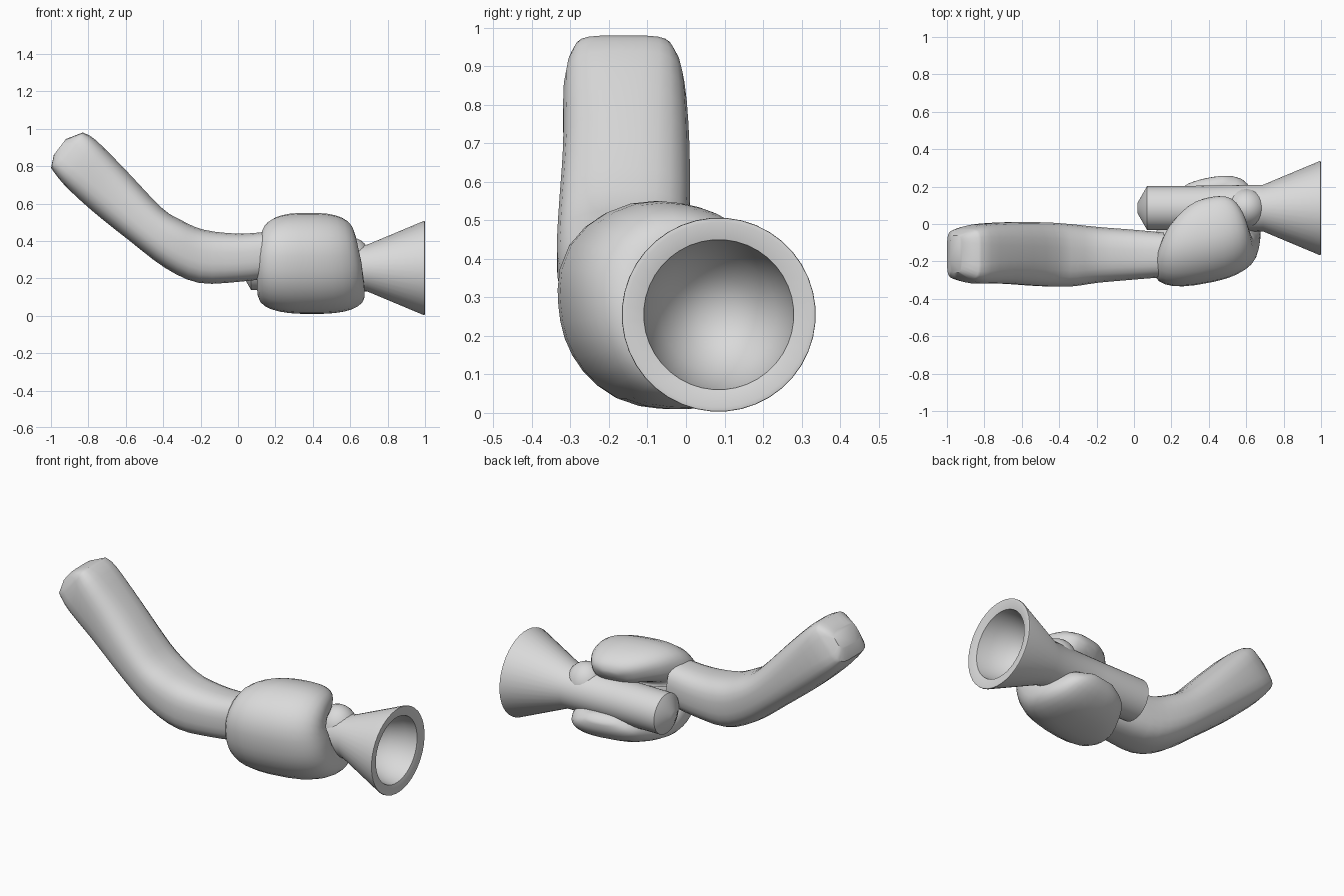
import bpy, bmesh, math
from mathutils import Vector

cube = bpy.data.objects.get("Cube")
if cube:
    bpy.data.objects.remove(cube, do_unlink=True)

grey = bpy.data.materials.new("light grey")
grey.use_nodes = True
grey.diffuse_color = (0.7, 0.7, 0.7, 1)
grey.node_tree.nodes["Principled BSDF"].inputs["Base Color"].default_value = (0.7, 0.7, 0.7, 1)


def finish(bm, name, angle):
    bmesh.ops.recalc_face_normals(bm, faces=bm.faces)
    mesh = bpy.data.meshes.new(name)
    bm.to_mesh(mesh)
    bm.free()
    mesh.materials.append(grey)
    obj = bpy.data.objects.new(name, mesh)
    bpy.context.collection.objects.link(obj)
    bpy.ops.object.select_all(action='DESELECT')
    obj.select_set(True)
    bpy.context.view_layer.objects.active = obj
    bpy.ops.object.shade_smooth_by_angle(angle=math.radians(angle))


def ring(centre, u, v, power, sides):
    """Rounded-square loop spanned by the half axes u and v."""
    pts = []
    for i in range(sides):
        a = 2 * math.pi * (i + 0.5) / sides
        c, s = math.cos(a), math.sin(a)
        pts.append(centre + u * math.copysign(abs(c) ** (2 / power), c)
                   + v * math.copysign(abs(s) ** (2 / power), s))
    return pts


def loft(rings, name, angle):
    """Skin a row of loops and cap both ends."""
    bm = bmesh.new()
    loops = [[bm.verts.new(p) for p in r] for r in rings]
    n = len(loops[0])
    for a, b in zip(loops, loops[1:]):
        for i in range(n):
            j = (i + 1) % n
            bm.faces.new((a[i], a[j], b[j], b[i]))
    bm.faces.new(loops[0])
    bm.faces.new(loops[-1])
    finish(bm, name, angle)


def smooth_path(points, steps):
    """Catmull-Rom interpolation of tuples of any length."""
    pts = [Vector(p) for p in points]
    out = []
    for i in range(len(pts) - 1):
        a, b = pts[max(i - 1, 0)], pts[i]
        c, d = pts[i + 1], pts[min(i + 2, len(pts) - 1)]
        for k in range(steps):
            t = k / steps
            out.append(0.5 * (2 * b + (c - a) * t + (2 * a - 5 * b + 4 * c - d) * t ** 2
                              + (3 * b - a - 3 * c + d) * t ** 3))
    return out + [pts[-1]]


# Bent arm: upper x, z, lower x, z, y range, squareness
arm_tip = (-0.92, 0.945, -0.985, 0.86, -0.26, -0.06, 4)
arm = [(-0.83, 0.98, -1.00, 0.79, -0.295, -0.03, 5),
       (-0.76, 0.94, -0.93, 0.70, -0.318, -0.003, 3.5),
       (-0.60, 0.78, -0.78, 0.56, -0.32, 0.01, 2.8),
       (-0.41, 0.58, -0.58, 0.40, -0.333, 0.01, 2.7),
       (-0.30, 0.51, -0.39, 0.255, -0.335, 0.0, 2.7),
       (-0.18, 0.46, -0.21, 0.175, -0.315, -0.015, 2.7),
       (0.0, 0.44, 0.0, 0.18, -0.298, -0.03, 2.7),
       (0.16, 0.45, 0.16, 0.2, -0.285, -0.045, 2.7)]
rings = []
for ux, uz, lx, lz, y0, y1, power in [arm_tip] + smooth_path(arm, 3):
    top, low = Vector((ux, 0, uz)), Vector((lx, 0, lz))
    centre = (top + low) / 2 + Vector((0, (y0 + y1) / 2, 0))
    rings.append(ring(centre, Vector((0, (y1 - y0) / 2, 0)), (top - low) / 2, power, 24))
loft(rings, "arm", 45)

# Mitten hand curled around the handle: y, z, centre x, half width, half thickness
hand = [(0.13, 0.41, 0.41, 0.04, 0.02),
        (0.105, 0.42, 0.405, 0.12, 0.065),
        (0.02, 0.44, 0.385, 0.2, 0.095),
        (-0.09, 0.43, 0.375, 0.245, 0.122),
        (-0.16, 0.37, 0.375, 0.265, 0.143),
        (-0.17, 0.29, 0.38, 0.28, 0.145),
        (-0.15, 0.21, 0.385, 0.285, 0.143),
        (-0.095, 0.145, 0.39, 0.288, 0.13),
        (0.0, 0.115, 0.395, 0.28, 0.106),
        (0.11, 0.125, 0.405, 0.235, 0.095),
        (0.19, 0.16, 0.405, 0.18, 0.07),
        (0.225, 0.195, 0.405, 0.07, 0.025)]
path = smooth_path(hand, 3)
rings = []
for i, (y, z, x, w, t) in enumerate(path):
    step = path[min(i + 1, len(path) - 1)] - path[max(i - 1, 0)]
    normal = Vector((0, -step[1], step[0])).normalized()
    loop = ring(Vector((x, y, z)), Vector((w, 0, 0)), normal * t, 2.6, 28)
    for p in loop:
        p.y += 0.18 * (p.x - 0.39)
    rings.append(loop)
loft(rings, "hand", 60)

# Flared handle turned around its long axis: x, radius
profile = [(0.02, 0.03), (0.07, 0.118), (0.35, 0.12), (0.69, 0.125), (0.992, 0.252),
           (0.998, 0.251), (1.0, 0.24), (0.988, 0.195), (0.92, 0.183),
           (0.84, 0.15), (0.78, 0.1), (0.75, 0.05), (0.745, 0.01)]
loft([ring(Vector((x, 0.085, 0.255)), Vector((0, r, 0)), Vector((0, 0, r)), 2, 40)
      for x, r in profile], "flared_handle", 50)

# Low rounded hump on top of the handle neck
bm = bmesh.new()
bmesh.ops.create_uvsphere(bm, u_segments=24, v_segments=16, radius=1)
for v in bm.verts:
    v.co = Vector((0.6 + v.co.x * 0.11, 0.085 + v.co.y * 0.105, 0.3 + v.co.z * 0.12))
finish(bm, "handle_hump", 60)
